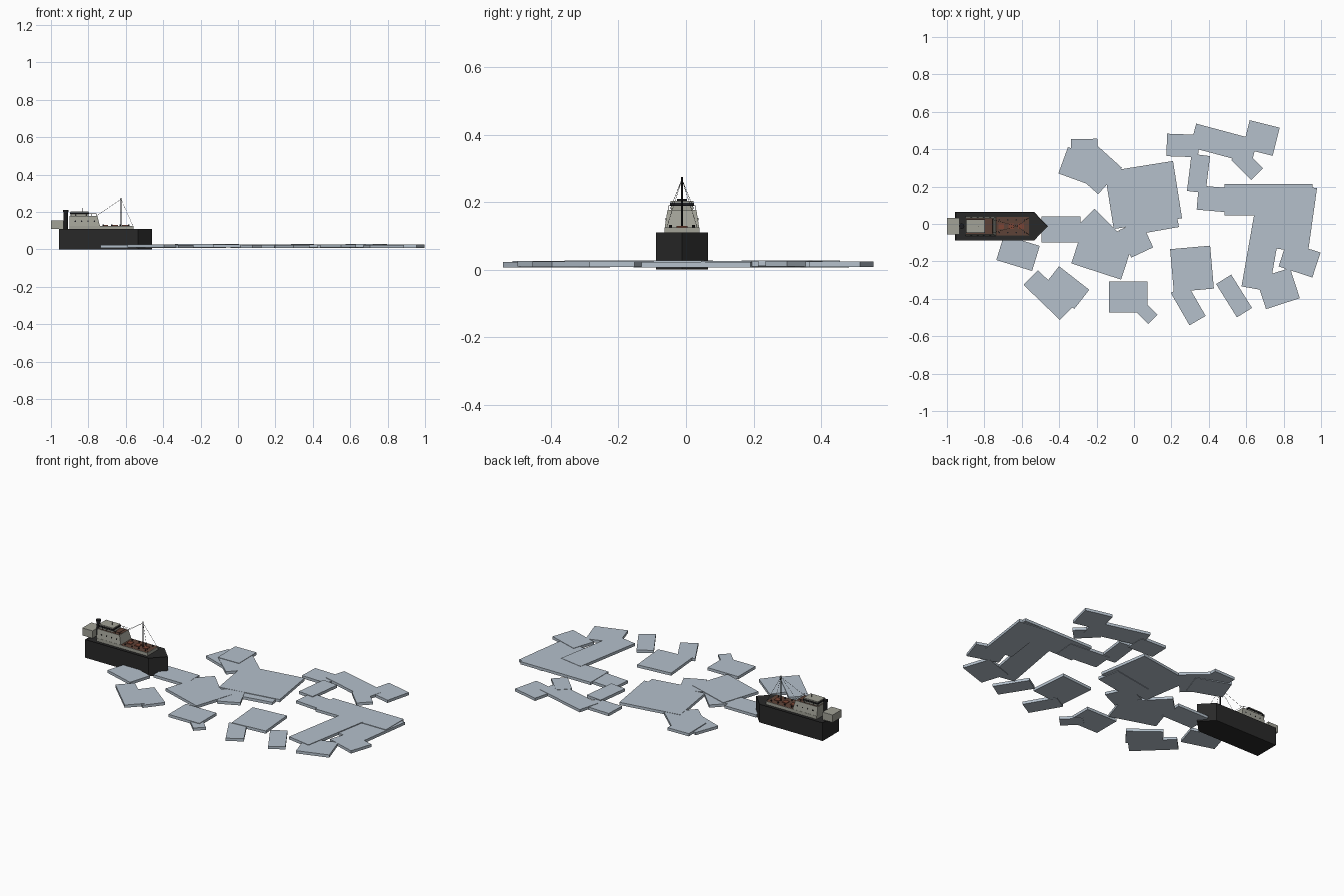
import bpy, bmesh, math
from mathutils import Vector, Matrix

if "Cube" in bpy.data.objects:
    bpy.data.objects.remove(bpy.data.objects["Cube"])


def material(name, r, g, b):
    m = bpy.data.materials.new(name)
    m.diffuse_color = (r, g, b, 1)
    m.use_nodes = True
    m.node_tree.nodes["Principled BSDF"].inputs["Base Color"].default_value = m.diffuse_color
    return m


ICE = material("pale_ice", 0.46, 0.53, 0.60)
HULL = material("hull_black", 0.022, 0.022, 0.022)
GREY = material("warm_grey", 0.36, 0.36, 0.31)
DECK = material("deck_brown", 0.11, 0.055, 0.038)
DARK = material("fitting_black", 0.012, 0.012, 0.014)
RUST = material("hatch_rust", 0.20, 0.06, 0.035)
YC = -0.012  # centre line of the ship


def finish(bm, name, *mats):
    bmesh.ops.recalc_face_normals(bm, faces=bm.faces)
    me = bpy.data.meshes.new(name)
    bm.to_mesh(me)
    bm.free()
    ob = bpy.data.objects.new(name, me)
    for m in mats:
        me.materials.append(m)
    bpy.context.collection.objects.link(ob)
    return ob


def prism(bm, outline, z0, z1):
    base = bm.faces.new([bm.verts.new((x, y, z0)) for x, y in outline])
    ret = bmesh.ops.extrude_face_region(bm, geom=[base])
    for v in ret["geom"]:
        if isinstance(v, bmesh.types.BMVert):
            v.co.z = z1
    bm.normal_update()
    return [f for f in ret["geom"] if isinstance(f, bmesh.types.BMFace)][0]


def box(name, x0, x1, half, z0, z1, mat, yc=YC):
    bm = bmesh.new()
    prism(bm, [(x0, yc - half), (x1, yc - half), (x1, yc + half), (x0, yc + half)], z0, z1)
    return finish(bm, name, mat)


def tier(name, x0, x1, half, z0, z1, slope, narrow, rim):
    """Tapered deckhouse level with a rimmed brown walking deck."""
    bm = bmesh.new()
    top = prism(bm, [(x0, YC - half), (x1, YC - half), (x1, YC + half), (x0, YC + half)], z0, z1)
    for v in top.verts:
        v.co.y = YC + (v.co.y - YC) * narrow
        if v.co.x > (x0 + x1) / 2:
            v.co.x -= slope
    bm.normal_update()
    bmesh.ops.inset_region(bm, faces=[top], thickness=rim)
    top.material_index = 1
    return finish(bm, name, GREY, DECK)


def rod(name, a, b, r, mat, sides=8):
    a, b = Vector(a), Vector(b)
    d = b - a
    bm = bmesh.new()
    rot = d.to_track_quat('Z', 'Y').to_matrix().to_4x4()
    bmesh.ops.create_cone(bm, cap_ends=True, segments=sides, radius1=r, radius2=r,
                          depth=d.length, matrix=Matrix.Translation((a + b) / 2) @ rot)
    return finish(bm, name, mat)


# Ice floes: centre x, centre y, width, depth, turn in degrees
floe_groups = {
    "floe_north_west": [(-.28, .305, .21, .15, -20), (-.195, .29, .18, .19, -42),
                        (-.265, .37, .14, .17, 1)],
    "floe_south_west": [(-.62, -.155, .20, .14, -17), (-.455, -.38, .27, .11, -44),
                        (-.36, -.34, .205, .13, -38)],
    "floe_south": [(-.03, -.39, .205, .165, 0), (.055, -.465, .13, .07, -45)],
    "floe_middle": [(-.39, -.03, .21, .14, 0), (-.165, -.14, .28, .24, -18),
                    (-.20, -.05, .20, .17, -45), (.05, .155, .37, .31, 9),
                    (.10, .03, .26, .14, 10), (.01, -.08, .13, .16, 25)],
    "floe_north_east": [(.26, .42, .17, .12, -2), (.48, .43, .34, .13, -15),
                        (.345, .27, .10, .20, -7), (.68, .46, .165, .155, -14),
                        (.605, .32, .15, .09, -45)],
    "floe_east": [(.47, .13, .26, .13, -5), (.72, .13, .47, .17, 0),
                  (.87, .03, .17, .35, -8), (.885, -.19, .19, .14, -18),
                  (.685, -.14, .15, .42, -10), (.77, -.345, .19, .17, 18)],
    "floe_south_east": [(.31, -.24, .215, .23, 5), (.29, -.43, .10, .20, 30),
                        (.535, -.385, .095, .21, 32)],
}
count = 0
for group, floes in floe_groups.items():
    for i, (x, y, w, d, turn) in enumerate(floes):
        z = 0.006 + (count * 3 % 7) * 0.0008
        count += 1
        bm = bmesh.new()
        prism(bm, [(-w / 2, -d / 2), (w / 2, -d / 2), (w / 2, d / 2), (-w / 2, d / 2)], z, z + 0.0165)
        bm.transform(Matrix.Translation((x, y, 0)) @ Matrix.Rotation(math.radians(turn), 4, 'Z'))
        finish(bm, f"{group}_{i + 1}", ICE)

# Hull with pointed bow and a low bulwark
bm = bmesh.new()
top = prism(bm, [(-.957, YC - .077), (-.535, YC - .077), (-.46, YC), (-.535, YC + .077),
                 (-.957, YC + .077)], 0, .11)
bmesh.ops.inset_region(bm, faces=[top], thickness=.008)
for v in top.verts:
    v.co.z -= .004
finish(bm, "hull", HULL)

# Deckhouse levels
tier("main_deck", -.90, -.56, .052, .104, .125, 0, 1, .003)
tier("cabin", -.90, -.738, .051, .125, .177, .014, .84, .003)
box("bridge", -.895, -.80, .033, .177, .190, GREY)
box("bridge_window_band", -.899, -.796, .036, .190, .197, DARK)
box("bridge_roof", -.895, -.80, .034, .197, .203, GREY)
box("stern_house", -1.0, -.932, .043, .11, .155, GREY)

# Cabin portholes and front windows
for side in (-1, 1):
    for i in range(4):
        y = YC + side * .0475
        rod(f"porthole_{side}_{i}", (-.87 + i * .034, y - .001, .15),
            (-.87 + i * .034, y + .001, .15), .004, DARK)
# Railing on the cabin roof
for side in (-1, 1):
    y = YC + side * .039
    rod(f"cabin_rail_{side}", (-.895, y, .19), (-.756, y, .19), .001, DARK, 4)
    for i in range(6):
        x = -.895 + i * .0278
        rod(f"rail_post_{side}_{i}", (x, y, .176), (x, y, .19), .001, DARK, 4)
rod("cabin_rail_front", (-.756, YC - .039, .19), (-.756, YC + .039, .19), .001, DARK, 4)

# Funnel, mast and yard
rod("funnel", (-.922, YC, .11), (-.922, YC, .205), .012, DARK, 12)
rod("funnel_cap", (-.922, YC, .200), (-.922, YC, .21), .0145, DARK, 12)
rod("mast", (-.625, YC, .12), (-.625, YC, .275), .003, DARK)
rod("roof_aerial", (-.83, YC, .20), (-.83, YC, .222), .002, DARK)

# Rigging from mast head to cabin and foredeck
for side in (-1, 1):
    rod(f"aft_stay_{side}", (-.625, YC, .268), (-.755, YC + side * .035, .18), .0007, DARK, 4)
    rod(f"fore_stay_{side}", (-.625, YC, .268), (-.562, YC + side * .045, .125), .0007, DARK, 4)

# Deck hatches and bollards
for i in range(3):
    box(f"hatch_{i}", -.725 + i * .053, -.695 + i * .053, .016, .124, .129, RUST)
for side in (-1, 1):
    for i in range(4):
        x, y = -.72 + i * .045, YC + side * .034
        rod(f"bollard_{side}_{i}", (x, y, .124), (x, y, .132), .004, DARK)
